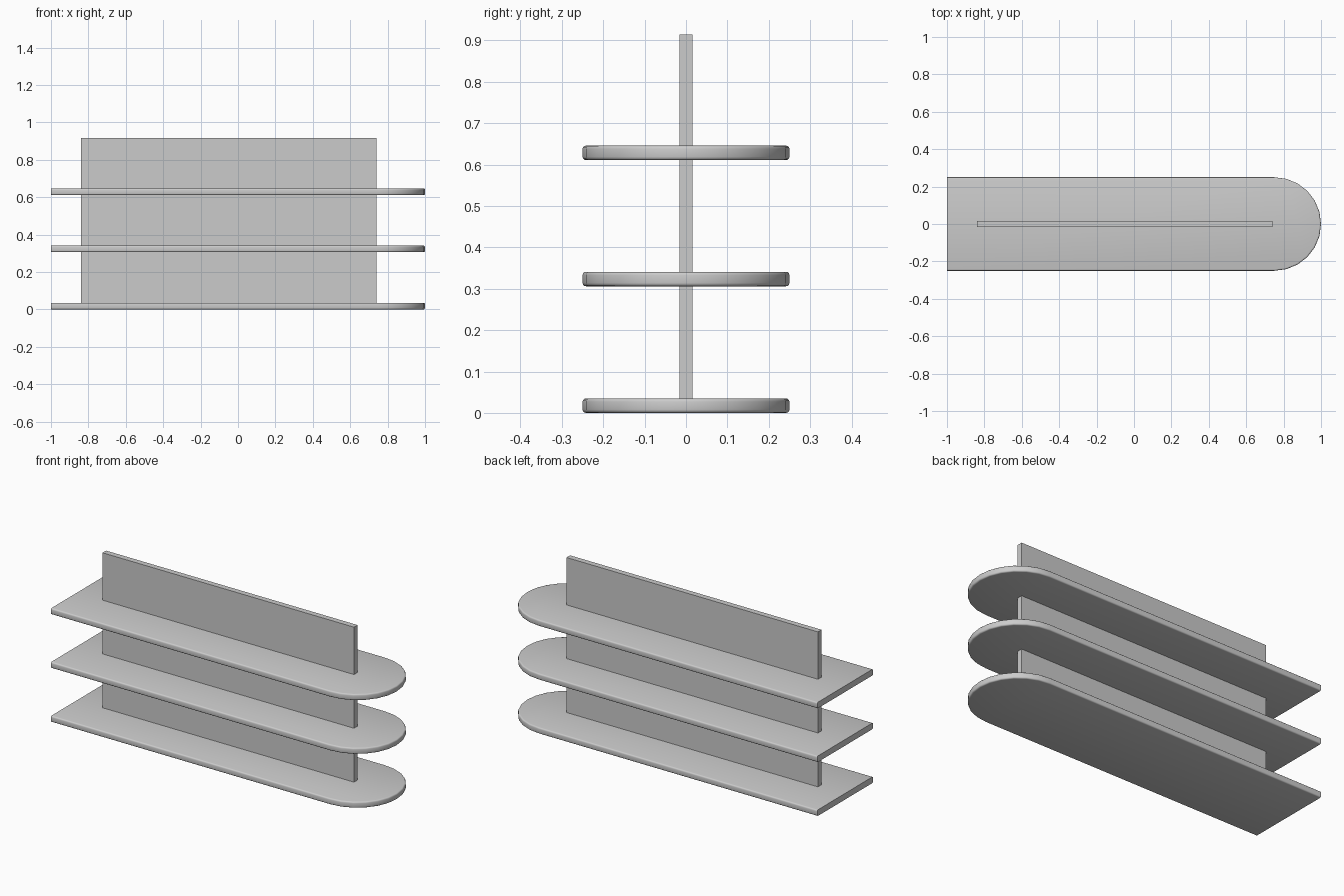
import bpy, bmesh, math

if "Cube" in bpy.data.objects:
    bpy.data.objects.remove(bpy.data.objects["Cube"])

SHELF_T = 0.035


def finish(bm, name):
    bmesh.ops.recalc_face_normals(bm, faces=bm.faces)
    mesh = bpy.data.meshes.new(name)
    bm.to_mesh(mesh)
    bm.free()
    obj = bpy.data.objects.new(name, mesh)
    bpy.context.collection.objects.link(obj)
    return obj


def make_shelf(name, z):
    # Outline: square at the left end, half circle at the right end
    r, steps = 0.25, 12
    outline = [(-1, r), (-1, -r)]
    for i in range(steps + 1):
        a = -math.pi / 2 + math.pi * i / steps
        outline.append((0.75 + r * math.cos(a), r * math.sin(a)))
    bm = bmesh.new()
    face = bm.faces.new([bm.verts.new((x, y, z)) for x, y in outline])
    ext = bmesh.ops.extrude_face_region(bm, geom=[face])
    for v in ext["geom"]:
        if isinstance(v, bmesh.types.BMVert):
            v.co.z += SHELF_T
    # Round over the rim, leaving the square end crisp
    rim = [e for e in bm.edges
           if abs(e.verts[0].co.z - e.verts[1].co.z) < 1e-5
           and max(v.co.x for v in e.verts) > -0.99]
    bmesh.ops.bevel(bm, geom=rim, offset=0.008, segments=3, profile=0.5,
                    affect='EDGES')
    obj = finish(bm, name)
    bpy.ops.object.select_all(action='DESELECT')
    obj.select_set(True)
    bpy.context.view_layer.objects.active = obj
    bpy.ops.object.shade_smooth_by_angle(angle=math.radians(32))


# Three equal shelves
for name, z in (("bottom_shelf", 0.0), ("middle_shelf", 0.306), ("top_shelf", 0.611)):
    make_shelf(name, z)

# Upright divider passing through all shelves
bm = bmesh.new()
bmesh.ops.create_cube(bm, size=1)
bmesh.ops.scale(bm, vec=(1.58, 0.032, 0.915), verts=bm.verts)
bmesh.ops.translate(bm, vec=(-0.05, 0, 0.4575), verts=bm.verts)
finish(bm, "upright_panel")
